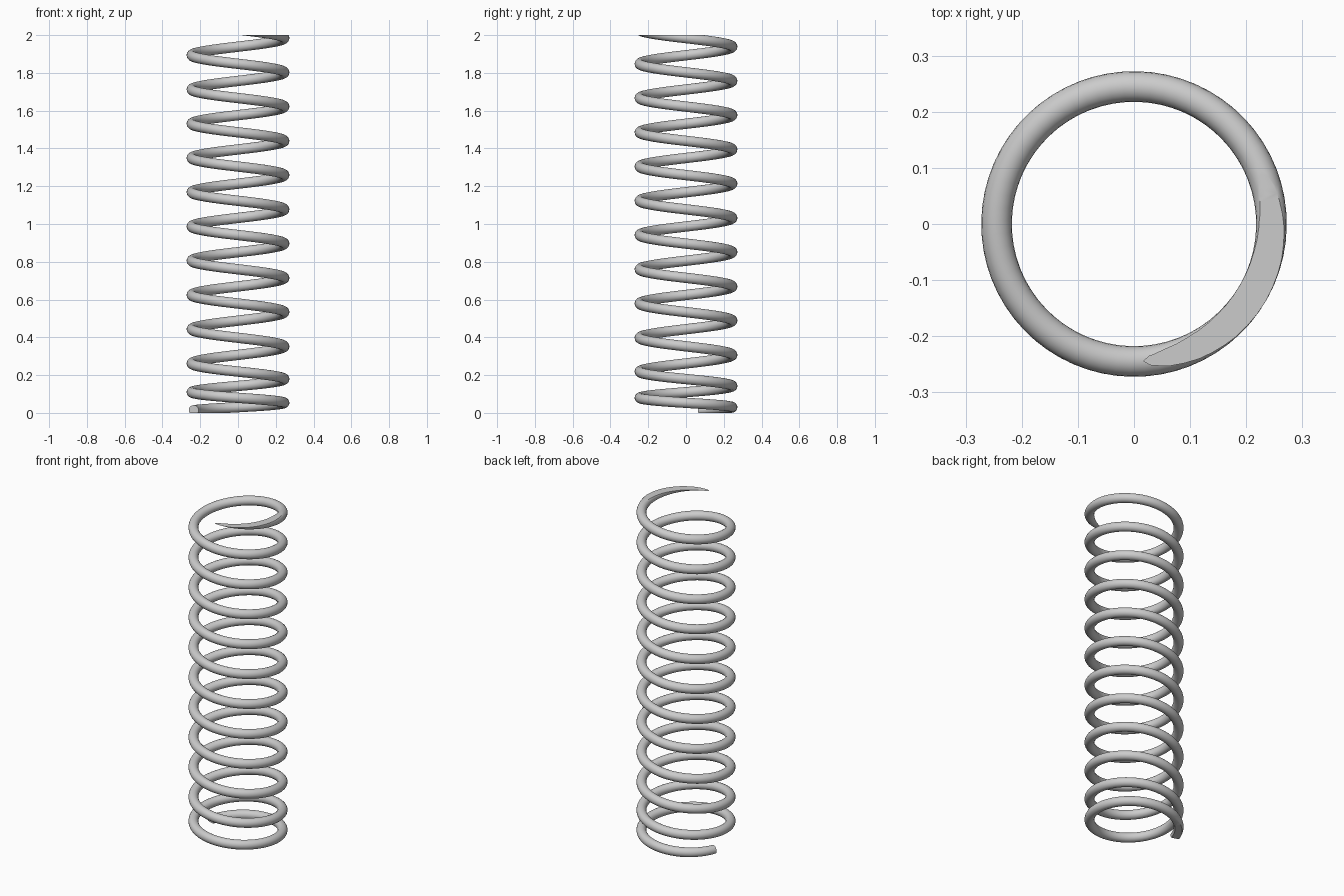
import bpy, bmesh
from math import cos, sin, pi
from mathutils import Vector

if "Cube" in bpy.data.objects:
    bpy.data.objects.remove(bpy.data.objects["Cube"])

COIL_R, WIRE_R = 0.245, 0.0272
PITCH, BLEND, EASE = 0.1813, 1.55, 0.0265
SEGS, SIDES = 64, 20
START, END = -0.453, 11.35          # in turns, clockwise from +x


def centre(t):
    # Constant pitch, tightening towards the bottom coils
    z = 1.984 - PITCH * (11 - t)
    if t < BLEND:
        z += EASE * (BLEND - t) ** 2
    a = -2 * pi * t
    return Vector((COIL_R * cos(a), COIL_R * sin(a), z))


# Sweep a round wire along the helix
bm = bmesh.new()
rings = []
count = int((END - START) * SEGS)
for i in range(count + 1):
    t = START + (END - START) * i / count
    c = centre(t)
    tangent = (centre(t + 1e-3) - centre(t - 1e-3)).normalized()
    out = Vector((c.x, c.y, 0)).normalized()
    up = out.cross(tangent).normalized()
    rings.append([bm.verts.new(c + WIRE_R * (cos(2 * pi * k / SIDES) * out + sin(2 * pi * k / SIDES) * up))
                  for k in range(SIDES)])
for a, b in zip(rings, rings[1:]):
    for k in range(SIDES):
        n = (k + 1) % SIDES
        bm.faces.new((a[k], a[n], b[n], b[k]))
bm.faces.new(rings[0])
bm.faces.new(rings[-1])

# Grind both ends flat
for z, nz in ((0, -1), (2, 1)):
    res = bmesh.ops.bisect_plane(bm, geom=bm.verts[:] + bm.edges[:] + bm.faces[:], dist=1e-6,
                                 plane_co=(0, 0, z), plane_no=(0, 0, nz), clear_outer=True)
    edges = [e for e in res["geom_cut"] if isinstance(e, bmesh.types.BMEdge)]
    bmesh.ops.triangle_fill(bm, edges=edges, use_beauty=True)
bmesh.ops.recalc_face_normals(bm, faces=bm.faces[:])

mesh = bpy.data.meshes.new("coil_spring")
bm.to_mesh(mesh)
bm.free()
spring = bpy.data.objects.new("coil_spring", mesh)
bpy.context.collection.objects.link(spring)
bpy.context.view_layer.objects.active = spring
spring.select_set(True)
bpy.ops.object.shade_smooth_by_angle(angle=0.6)
